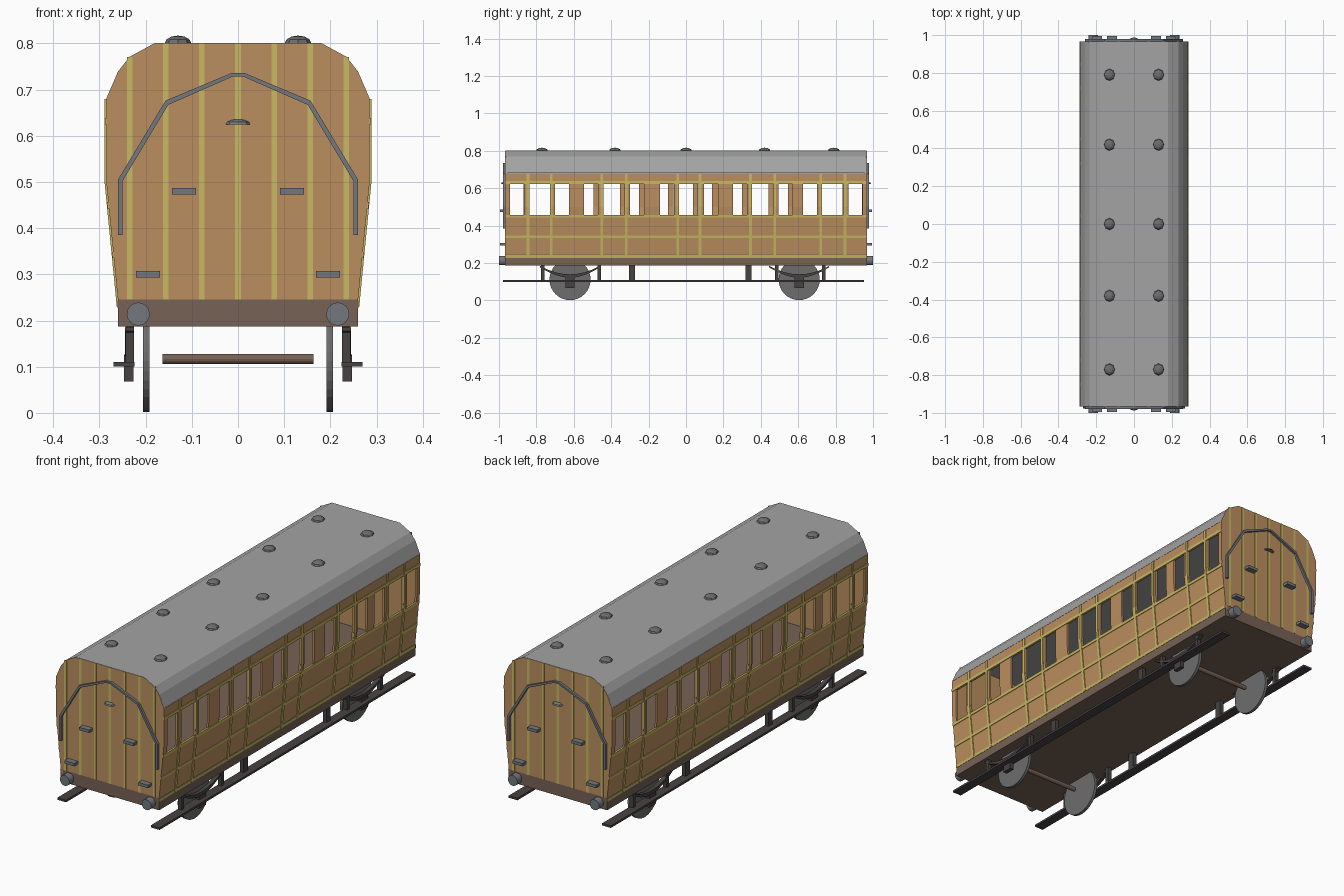
import bpy, bmesh, math
from mathutils import Vector, Matrix

if "Cube" in bpy.data.objects:
    bpy.data.objects.remove(bpy.data.objects["Cube"])


def material(name, r, g, b):
    m = bpy.data.materials.new(name)
    m.diffuse_color = (r, g, b, 1)
    m.use_nodes = True
    m.node_tree.nodes["Principled BSDF"].inputs["Base Color"].default_value = m.diffuse_color
    return m


TAN = material("teak tan", 0.50, 0.275, 0.117)
GOLD = material("gold beading", 0.58, 0.48, 0.125)
GREY = material("roof grey", 0.37, 0.37, 0.37)
BROWN = material("frame brown", 0.185, 0.122, 0.09)
STEEL = material("steel fittings", 0.175, 0.19, 0.21)
WHEEL = material("wheel grey", 0.155, 0.155, 0.155)
DARK = material("dark gear", 0.065, 0.055, 0.055)

# Half of the end outline, from the lower edge up to the roof flat
HALF = [(0.26, 0.245), (0.285, 0.50), (0.285, 0.68), (0.26, 0.738), (0.235, 0.77), (0.18, 0.80)]
END = 0.967
DOORS = [(-0.845, -0.72), (-0.45, -0.32), (-0.045, 0.075), (0.345, 0.475), (0.72, 0.85)]
TURN = Matrix.Rotation(math.pi, 4, 'Z')


def finish(name, bm, mat, both=False, smooth=False):
    """Turn a bmesh into an object, optionally repeated by a half turn about z."""
    if both:
        old = bm.verts[:]
        new = bmesh.ops.duplicate(bm, geom=bm.verts[:] + bm.edges[:] + bm.faces[:])["geom"]
        bmesh.ops.transform(bm, matrix=TURN, verts=[v for v in new if isinstance(v, bmesh.types.BMVert)])
    bmesh.ops.recalc_face_normals(bm, faces=bm.faces[:])
    me = bpy.data.meshes.new(name)
    bm.to_mesh(me)
    bm.free()
    me.materials.append(mat)
    ob = bpy.data.objects.new(name, me)
    bpy.context.collection.objects.link(ob)
    return ob


def prism(bm, pts, offset):
    """Solid from a flat outline pushed along an offset."""
    a = [bm.verts.new(p) for p in pts]
    b = [bm.verts.new(Vector(p) + Vector(offset)) for p in pts]
    bm.faces.new(a)
    bm.faces.new(b[::-1])
    for i in range(len(a)):
        j = (i + 1) % len(a)
        bm.faces.new((a[i], b[i], b[j], a[j]))


def box(bm, x0, x1, y0, y1, z0, z1):
    prism(bm, [(x0, y0, z0), (x1, y0, z0), (x1, y1, z0), (x0, y1, z0)], (0, 0, z1 - z0))


def disc(bm, centre, radius, depth, axis, seg):
    m = Matrix.Translation(centre) @ Matrix.Rotation(math.pi / 2, 4, axis)
    bmesh.ops.create_cone(bm, cap_ends=True, segments=seg, radius1=radius, radius2=radius, depth=depth, matrix=m)


def dome(bm, centre, rx, ry, rz):
    tmp = bmesh.ops.create_uvsphere(bm, u_segments=8, v_segments=6, radius=1)["verts"]
    bmesh.ops.delete(bm, geom=[v for v in tmp if v.co.z < -0.1], context='VERTS')
    tmp = [v for v in tmp if v.is_valid]
    bmesh.ops.transform(bm, verts=tmp, matrix=Matrix.Translation(centre) @ Matrix.Diagonal((rx, ry, rz, 1)))
    rim = [e for e in bm.edges if e.is_boundary]
    bmesh.ops.holes_fill(bm, edges=rim)


def side_x(z):
    return 0.285 if z >= 0.5 else 0.26 + 0.025 * (z - 0.245) / 0.255


def panel(bm, y0, y1, z0, z1, lift, depth):
    """Plate on the right side, bent where the side wall starts to lean in."""
    zs = [z0] + ([0.5] if z0 < 0.5 < z1 else []) + [z1]
    pts = [(side_x(z) + lift, y0, z) for z in zs] + [(side_x(z) + lift - depth, y0, z) for z in zs[::-1]]
    prism(bm, pts, (0, y1 - y0, 0))


# Underframe and floor
bm = bmesh.new()
box(bm, -0.26, 0.26, -END, END, 0.187, 0.245)
finish("underframe", bm, BROWN)

# Side walls with window openings left between the posts
windows = []
for a, b in DOORS:
    windows += [(a - 0.095, a - 0.02), (a + 0.008, b - 0.008), (b + 0.02, b + 0.095)]
bm = bmesh.new()
panel(bm, -END, END, 0.226, 0.455, 0, 0.01)
panel(bm, -END, END, 0.625, 0.68, 0, 0.01)
edges = [-END] + [v for w in windows for v in w] + [END]
for y0, y1 in zip(edges[::2], edges[1::2]):
    panel(bm, y0, y1, 0.455, 0.625, 0, 0.01)
finish("side_walls", bm, TAN, both=True)

# Gold beading on the sides
bm = bmesh.new()
for z0, z1 in [(0.228, 0.242), (0.335, 0.348), (0.443, 0.457), (0.624, 0.638)]:
    panel(bm, -END, END, z0, z1, 0.003, 0.005)
for y in [v for d in DOORS for v in d]:
    for z0, z1 in [(0.228, 0.455), (0.455, 0.625), (0.625, 0.68)]:
        panel(bm, y - 0.007, y + 0.007, z0, z1, 0.004, 0.006)
finish("side_beading", bm, GOLD, both=True)

# End walls
outline = HALF + [(-x, z) for x, z in HALF[::-1]]
bm = bmesh.new()
prism(bm, [(x, -END, z) for x, z in outline], (0, 0.012, 0))
finish("end_walls", bm, TAN, both=True)

# Gold strips on the ends, following the roof line
bm = bmesh.new()
for i in range(-3, 4):
    x = i * 0.078
    top = 0.771 if abs(i) == 3 else 0.80
    box(bm, x - 0.006, x + 0.006, -END - 0.002, -END + 0.004, 0.245, top)
finish("end_strips", bm, GOLD, both=True)

# Roof shell
arch = HALF[2:] + [(-x, z) for x, z in HALF[:1:-1]]
inner = [(x * 0.965, z - (0.01 if z > 0.7 else 0)) for x, z in arch]
bm = bmesh.new()
for i in range(len(arch) - 1):
    quad = [arch[i], arch[i + 1], inner[i + 1], inner[i]]
    prism(bm, [(x, -END + 0.001, z + 0.001) for x, z in quad], (0, 2 * END - 0.002, 0))
finish("roof", bm, GREY)

# Roof vents
bm = bmesh.new()
for y in (-0.77, -0.38, 0.0, 0.42, 0.79):
    for x in (-0.13, 0.13):
        dome(bm, (x, y, 0.80), 0.029, 0.032, 0.017)
finish("roof_vents", bm, WHEEL)

# End handrail: a flat bar bent over the end wall
rail = [(0.26, 0.385), (0.26, 0.505), (0.157, 0.676), (0.014, 0.736)]
rail_in = [(0.25, 0.385), (0.25, 0.502), (0.151, 0.667), (0.012, 0.728)]
rail += [(-x, z) for x, z in rail[::-1]]
rail_in += [(-x, z) for x, z in rail_in[::-1]]
bm = bmesh.new()
for i in range(len(rail) - 1):
    quad = [rail[i], rail[i + 1], rail_in[i + 1], rail_in[i]]
    prism(bm, [(x, -END - 0.012, z) for x, z in quad], (0, 0.012, 0))
finish("end_handrails", bm, STEEL, both=True)

# End steps and lamp hood
bm = bmesh.new()
for s in (-1, 1):
    for x, z in [(0.117, 0.48), (0.195, 0.30)]:
        box(bm, s * x - 0.026, s * x + 0.026, -0.995, -END, z - 0.007, z + 0.007)
finish("end_steps", bm, STEEL, both=True)
bm = bmesh.new()
dome(bm, (0, -END, 0.624), 0.027, 0.022, 0.012)
finish("lamp_hood", bm, STEEL, both=True)

# Buffers
bm = bmesh.new()
for x in (-0.216, 0.216):
    disc(bm, (x, -0.983, 0.214), 0.025, 0.034, 'X', 16)
finish("buffers", bm, STEEL, both=True)

# Wheels and axles
bm = bmesh.new()
ax = bmesh.new()
for y in (-0.62, 0.605):
    for x in (-0.199, 0.199):
        disc(bm, (x, y, 0.112), 0.11, 0.014, 'Y', 32)
    disc(ax, (0, y, 0.117), 0.011, 0.326, 'Y', 12)
finish("wheels", bm, WHEEL)
finish("axles", ax, BROWN)

# Springs, axle boxes and hangers on both sides
springs, boxes, hangers, boards = (bmesh.new() for _ in range(4))
for s in (-1, 1):
    def strip(bm, a, b, y0, y1, z0, z1):
        box(bm, min(s * a, s * b), max(s * a, s * b), y0, y1, z0, z1)
    for y in (-0.62, 0.605):
        n = 8
        top, low = [], []
        for i in range(n + 1):
            t = 2 * i / n - 1
            z = 0.14 + 0.045 * t * t
            top.append((y + 0.16 * t, z))
            low.append((y + 0.16 * t, z - 0.008 - 0.012 * (1 - abs(t))))
        for i in range(n):
            quad = [top[i], top[i + 1], low[i + 1], low[i]]
            prism(springs, [(s * 0.225, p, z) for p, z in quad], (s * 0.02, 0, 0))
        strip(boxes, 0.226, 0.247, y - 0.025, y + 0.025, 0.068, 0.126)
    for y, w in [(-0.765, 0.009), (-0.463, 0.009), (-0.29, 0.016),
                 (0.335, 0.016), (0.485, 0.009), (0.737, 0.009)]:
        strip(hangers, 0.225, 0.244, y - w, y + w, 0.105, 0.188)
    strip(boards, 0.224, 0.27, -0.978, 0.953, 0.10, 0.11)
finish("leaf_springs", springs, DARK)
finish("axle_boxes", boxes, DARK)
finish("step_hangers", hangers, DARK)
finish("footboards", boards, DARK)
